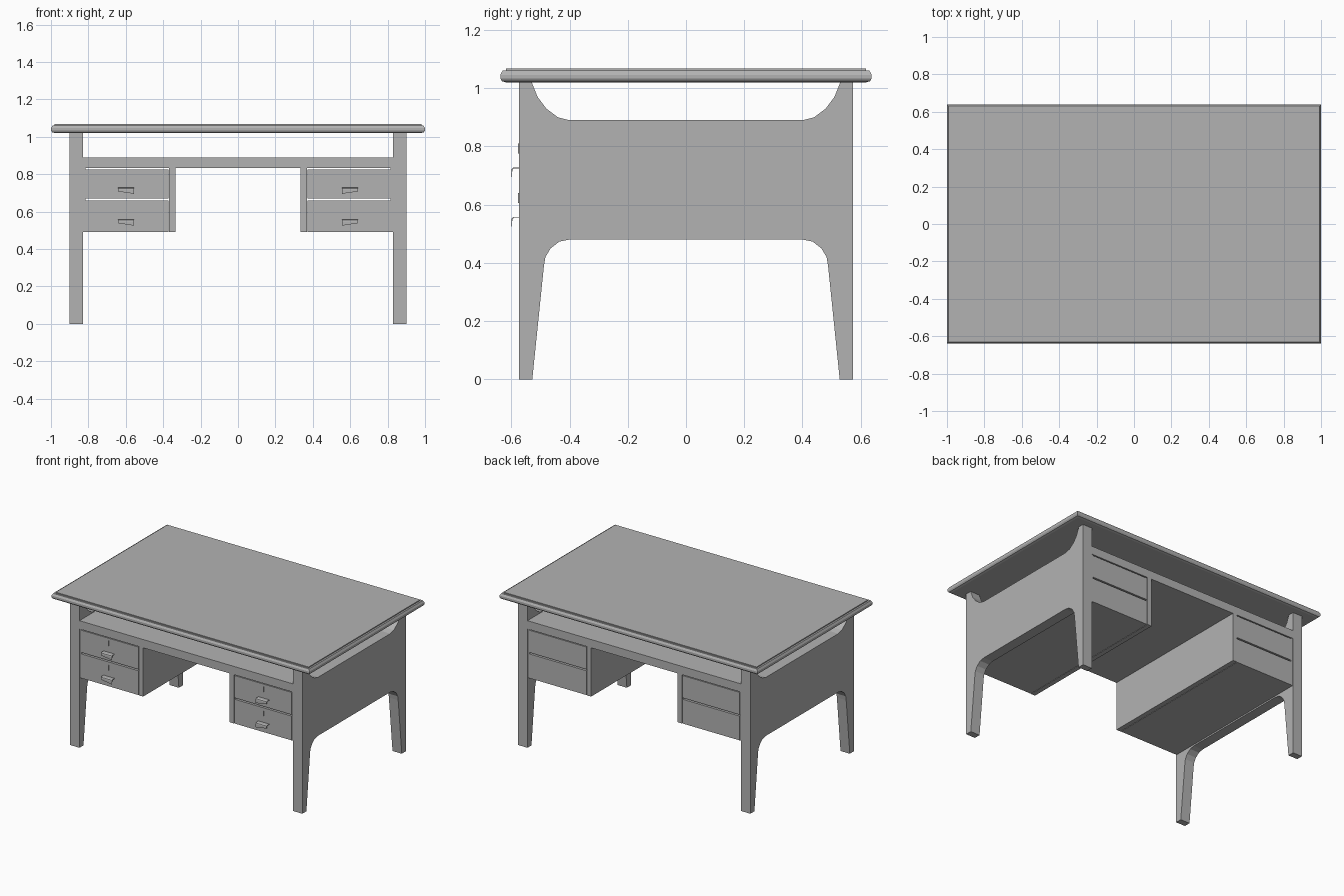
import bpy, bmesh, math

if "Cube" in bpy.data.objects:
    bpy.data.objects.remove(bpy.data.objects["Cube"])

grey = bpy.data.materials.new("plain grey")
grey.diffuse_color = (0.45, 0.45, 0.45, 1)
grey.use_nodes = True
grey.node_tree.nodes["Principled BSDF"].inputs["Base Color"].default_value = grey.diffuse_color


def finish(name, bm):
    bmesh.ops.recalc_face_normals(bm, faces=bm.faces)
    me = bpy.data.meshes.new(name)
    bm.to_mesh(me)
    bm.free()
    me.materials.append(grey)
    ob = bpy.data.objects.new(name, me)
    bpy.context.scene.collection.objects.link(ob)
    return ob


def box(name, x, y, z):
    bm = bmesh.new()
    bmesh.ops.create_cube(bm, size=1)
    for v in bm.verts:
        v.co = [a + (b - a) * (c + 0.5) for (a, b), c in zip((x, y, z), v.co)]
    return finish(name, bm)


def loft(name, rings):
    """Skin a list of equal-length closed rings and cap both ends."""
    bm = bmesh.new()
    rings = [[bm.verts.new(p) for p in r] for r in rings]
    n = len(rings[0])
    for a, b in zip(rings, rings[1:]):
        for i in range(n):
            j = (i + 1) % n
            bm.faces.new((a[i], a[j], b[j], b[i]))
    bm.faces.new(rings[0])
    bm.faces.new(rings[-1])
    return finish(name, bm)


# Table top with a rounded rim and a raised writing surface
rim = [(0.02, 1.02), (0.006, 1.024), (0, 1.034), (0, 1.046), (0.008, 1.06),
       (0.02, 1.06), (0.02, 1.067)]
loft("table_top", [[(sx * (1 - d), sy * (0.638 - d), z)
                    for sx, sy in ((-1, -1), (1, -1), (1, 1), (-1, 1))] for d, z in rim])

# Side frames: panel and two legs in one curved outline
half = [(0.573, 0), (0.573, 1.02), (0.53, 1.02), (0.51, 0.97), (0.48, 0.93),
        (0.44, 0.9), (0.40, 0.89)]
lower = [(0.40, 0.48), (0.435, 0.473), (0.465, 0.45), (0.483, 0.42), (0.488, 0.39),
         (0.528, 0)]
outline = (half + [(-y, z) for y, z in reversed(half)]
           + [(-y, z) for y, z in reversed(lower)] + lower)

# Pull profile (y, z) from the drawer face to the hanging lip
bend = [(-0.568, 0.728), (-0.592, 0.728), (-0.598, 0.724), (-0.60, 0.717)]

for side, s in (("left", -1), ("right", 1)):
    def span(a, b):
        return sorted((s * a, s * b))

    loft(side + "_side_frame", [[(s * x, y, z) for y, z in outline] for x in (0.828, 0.90)])
    # Pedestal walls
    box(side + "_pedestal_inner_wall", span(0.335, 0.368), (-0.572, 0.572), (0.49, 0.832))
    box(side + "_pedestal_outer_wall", span(0.815, 0.829), (-0.568, 0.568), (0.49, 0.832))
    for row, dz in (("upper", 0), ("lower", -0.17)):
        tag = side + "_" + row
        z0, z1 = (0.67, 0.826) if dz == 0 else (0.49, 0.66)
        box(tag + "_drawer", span(0.371, 0.815), (-0.57, 0.57), (z0, z1))
        # Tapered folded pull
        rings = []
        for x, drop in ((0.557, 0.695), (0.642, 0.708)):
            outer = bend + [(-0.60, drop)]
            inner = [(y + (0.003 if i > 1 else 0), z - (0.003 if i < 4 else 0))
                     for i, (y, z) in enumerate(outer)]
            rings.append([(s * x, y, z + dz) for y, z in outer + inner[::-1]])
        loft(tag + "_pull", rings)
        # Slim lock tab
        box(tag + "_lock_tab", span(0.599, 0.602), (-0.577, -0.565), (0.775 + dz, 0.81 + dz))

# Open shelf deck joining both frames
box("shelf_deck", (-0.829, 0.829), (-0.572, 0.572), (0.832, 0.89))
